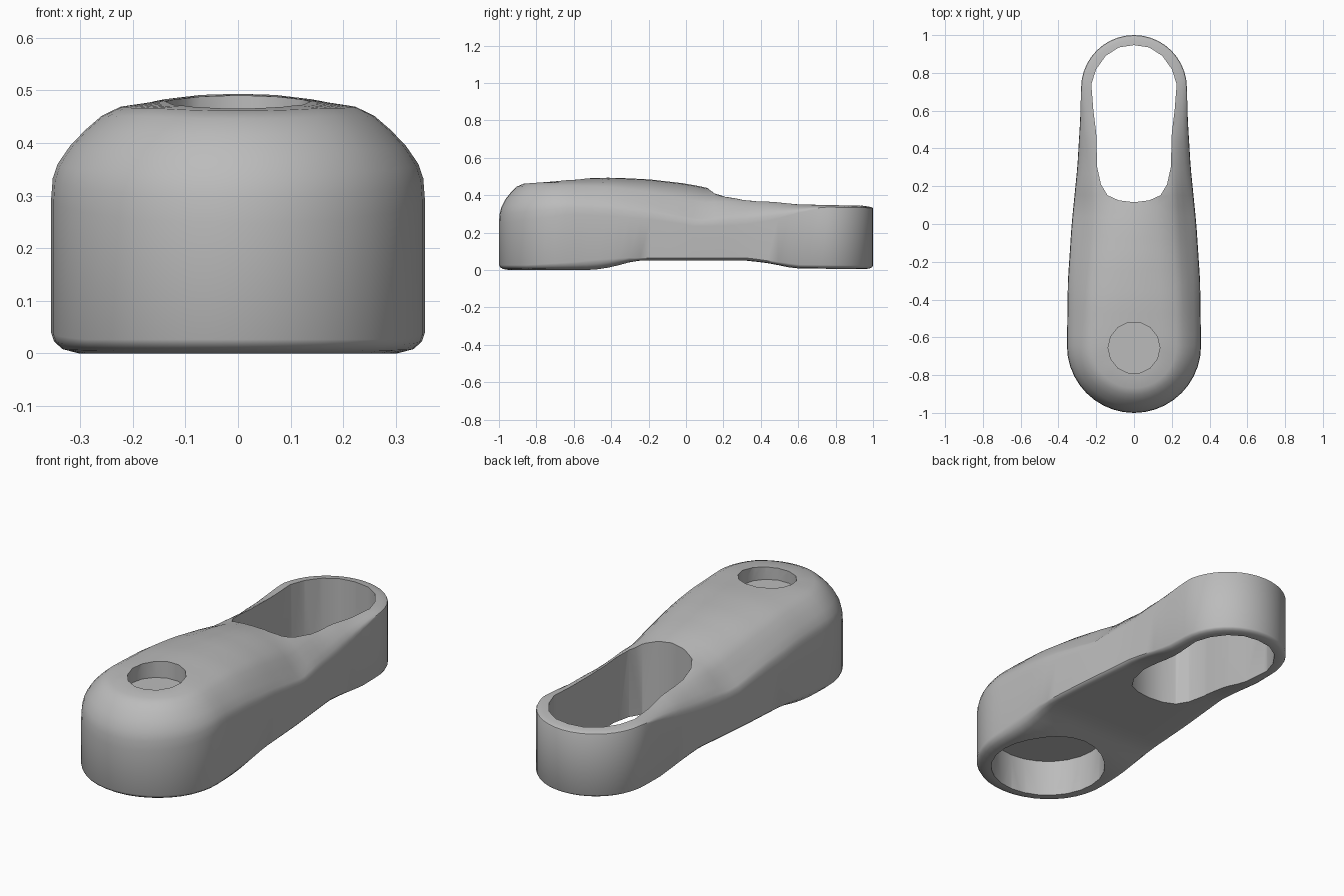
import bpy, bmesh, math

cube = bpy.data.objects.get("Cube")
if cube:
    bpy.data.objects.remove(cube)

steel = bpy.data.materials.new("plain grey")
steel.use_nodes = True
grey = (0.5, 0.5, 0.5, 1)
steel.diffuse_color = grey
steel.node_tree.nodes["Principled BSDF"].inputs["Base Color"].default_value = grey

FRONT, REAR = -0.645, 0.72      # centres of the two rounded ends
FRONT_R, REAR_R = 0.355, 0.28


def along(stations, y):
    """Interpolate a value along the length of the arm."""
    if y <= stations[0][0]:
        return stations[0][1]
    for (a, va), (b, vb) in zip(stations, stations[1:]):
        if y <= b:
            return va + (vb - va) * (y - a) / (b - a)
    return stations[-1][1]


# Profiles along the length: half width, crown, underside, lower side edge,
# depth of the shoulder and extra rounding of the crown
WIDTH = [(FRONT, FRONT_R), (-0.3, 0.35), (0, 0.33), (0.3, 0.3), (0.55, 0.285), (REAR, REAR_R)]
TOP = [(-1, 0.468), (-0.8, 0.477), (-0.6, 0.488), (-0.4, 0.494), (-0.2, 0.485), (0, 0.462),
       (0.1, 0.442), (0.2, 0.418), (0.3, 0.397), (0.4, 0.378), (0.6, 0.358), (0.8, 0.351), (1, 0.348)]
BOTTOM = [(-0.5, 0), (-0.4, 0.015), (-0.27, 0.05), (0.33, 0.05), (0.45, 0.035), (0.58, 0.008), (1, 0.005)]
EDGE = [(-0.85, 0.022), (-0.6, 0.035), (-0.3, 0.062), (0.33, 0.062), (0.6, 0.025), (1, 0.02)]
DROP = [(-1, 0.22), (FRONT, 0.19), (-0.3, 0.21), (0.05, 0.22), (0.3, 0.155), (0.5, 0.09),
        (0.62, 0.045), (0.75, 0.02)]
ROUND = [(-0.9, 0), (-0.6, 0.013), (-0.4, 0.022), (-0.2, 0.034), (0, 0.045), (0.1, 0.045),
         (0.2, 0.025), (0.3, 0.014), (0.45, 0)]


def make_object(name, bm):
    bmesh.ops.recalc_face_normals(bm, faces=bm.faces)
    mesh = bpy.data.meshes.new(name)
    bm.to_mesh(mesh)
    bm.free()
    mesh.materials.append(steel)
    obj = bpy.data.objects.new(name, mesh)
    bpy.context.collection.objects.link(obj)
    return obj


def arc(centre, radius, start, count):
    return [(radius * math.cos(start + math.pi * i / count),
             centre + radius * math.sin(start + math.pi * i / count)) for i in range(count + 1)]


# Plan outline: two round ends joined by tapering sides
steps = [FRONT + (REAR - FRONT) * i / 24 for i in range(1, 24)]
outline = (arc(FRONT, FRONT_R, math.pi, 20) + [(along(WIDTH, y), y) for y in steps]
           + arc(REAR, REAR_R, 0, 20) + [(-along(WIDTH, y), y) for y in reversed(steps)])


def ring(bm, scale, height):
    """One loop of the body, pulled in towards the central spine."""
    verts = []
    for x, y in outline:
        spine = min(max(y, FRONT), REAR)
        py = spine + (y - spine) * scale
        verts.append(bm.verts.new((x * scale, py, height(y))))
    return verts


def underside(share):
    return lambda y: along(BOTTOM, y) * (1 - share) + along(EDGE, y) * share


def crown(drop, rounding):
    return lambda y: along(TOP, y) - drop * along(DROP, y) - rounding * along(ROUND, y)


# Body: underside, side wall, rounded shoulder and crown
bm = bmesh.new()
rings = [ring(bm, s, underside(share))
         for s, share in [(0, 0), (0.45, 0), (0.85, 0), (0.94, 0.25), (0.985, 0.7), (1, 1.2)]]
rings += [ring(bm, s, crown(drop, rounding))
          for s, drop, rounding in [(1, 1, 0), (0.992, 0.78, 0.4), (0.965, 0.6, 1), (0.9, 0.4, 1.4),
                                    (0.82, 0.24, 1.45), (0.73, 0.1, 1.35), (0.63, 0.03, 1),
                                    (0.4, 0.01, 0.4), (0.2, 0, 0.1), (0, 0, 0)]]
for low, high in zip(rings, rings[1:]):
    for i in range(len(low)):
        j = (i + 1) % len(low)
        bm.faces.new((low[i], low[j], high[j], high[i]))
bmesh.ops.remove_doubles(bm, verts=bm.verts, dist=0.0005)
body = make_object("arm_body", bm)


def cut(name, points, low, high):
    """Cut an upright prism out of the body."""
    bm = bmesh.new()
    face = bm.faces.new([bm.verts.new((x, y, low)) for x, y in points])
    top = bmesh.ops.extrude_face_region(bm, geom=[face])["geom"]
    bmesh.ops.translate(bm, vec=(0, 0, high - low),
                        verts=[v for v in top if isinstance(v, bmesh.types.BMVert)])
    cutter = make_object(name, bm)
    cutter.hide_render = True
    mod = body.modifiers.new(name, "BOOLEAN")
    mod.operation, mod.solver, mod.object = "DIFFERENCE", "EXACT", cutter
    bpy.context.view_layer.objects.active = body
    bpy.ops.object.modifier_apply(modifier=name)
    bpy.data.objects.remove(cutter)


def circle(y, radius, count):
    return [(radius * math.cos(math.tau * i / count), y + radius * math.sin(math.tau * i / count))
            for i in range(count)]


# Long slot through the rear
half = [(0.08, 0.125), (0.14, 0.152), (0.175, 0.21), (0.195, 0.3), (0.2, 0.48), (0.215, 0.6),
        (0.226, 0.74), (0.2, 0.82), (0.15, 0.89), (0.08, 0.935)]
slot = [(0, 0.115)] + half + [(0, 0.947)] + [(-x, y) for x, y in reversed(half)]
cut("slot", slot, -0.1, 0.7)

# Small recess on top and wide pocket underneath the front
cut("top_recess", circle(-0.655, 0.137, 14), 0.405, 0.7)
cut("under_pocket", circle(-0.655, 0.278, 24), -0.1, 0.19)

bpy.ops.object.select_all(action="DESELECT")
body.select_set(True)
bpy.context.view_layer.objects.active = body
bpy.ops.object.shade_smooth_by_angle(angle=math.radians(35))
